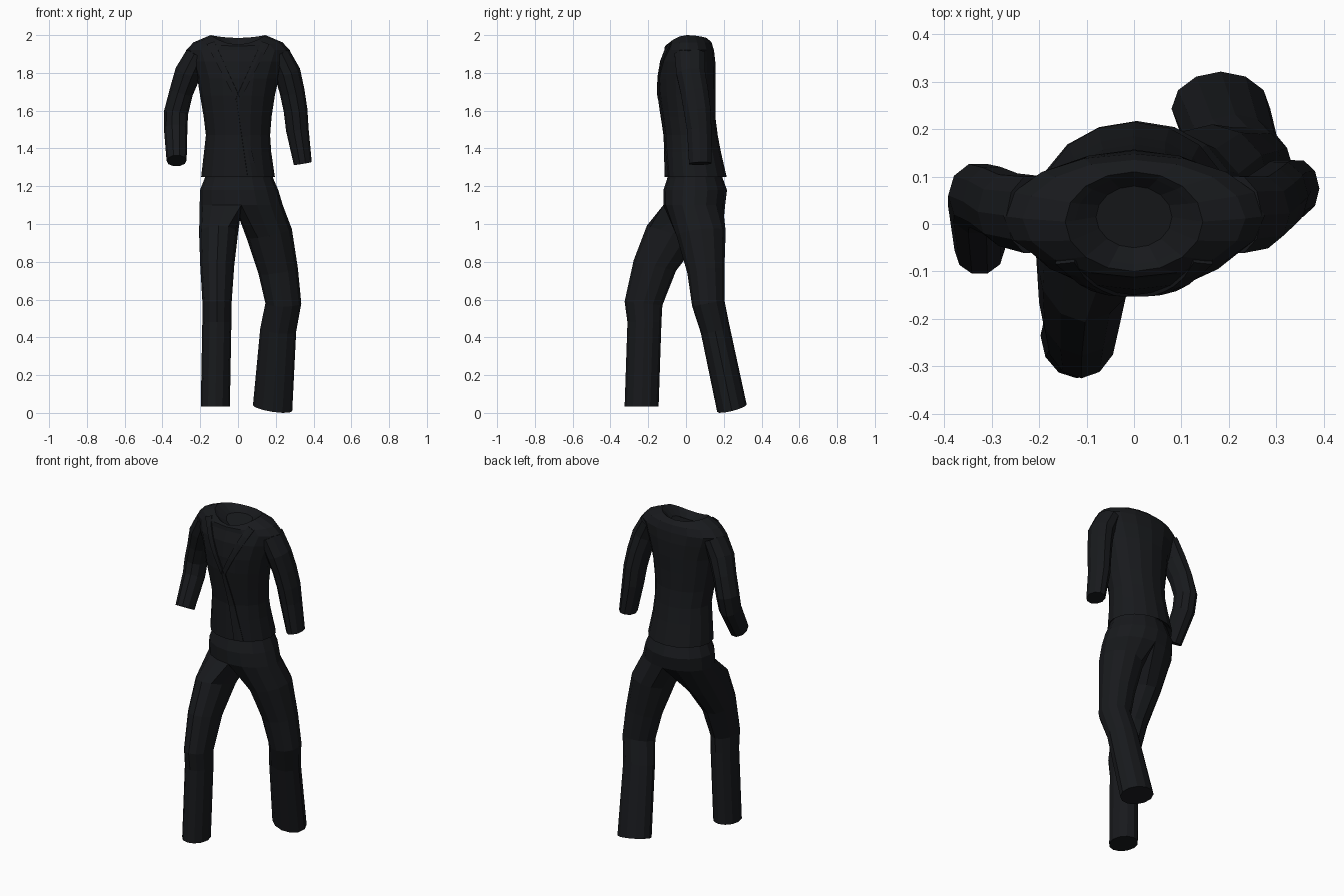
import bpy, bmesh, math
from mathutils import Vector
from mathutils.bvhtree import BVHTree

if "Cube" in bpy.data.objects:
    bpy.data.objects.remove(bpy.data.objects["Cube"])


def material(name, c):
    m = bpy.data.materials.new(name)
    m.diffuse_color = (*c, 1)
    m.use_nodes = True
    m.node_tree.nodes["Principled BSDF"].inputs["Base Color"].default_value = m.diffuse_color
    return m


CLOTH = material("black_cloth", (0.009, 0.010, 0.012))


def finish(bm, name):
    bmesh.ops.recalc_face_normals(bm, faces=bm.faces)
    me = bpy.data.meshes.new(name)
    bm.to_mesh(me)
    bm.free()
    me.materials.append(CLOTH)
    ob = bpy.data.objects.new(name, me)
    bpy.context.collection.objects.link(ob)
    return ob


def bridge(bm, a, b):
    n = len(a)
    for i in range(n):
        bm.faces.new((a[i], a[(i + 1) % n], b[(i + 1) % n], b[i]))


def loft(bm, rings, cap_start=False, cap_end=False):
    for a, b in zip(rings, rings[1:]):
        bridge(bm, a, b)
    if cap_start:
        bm.faces.new(rings[0])
    if cap_end:
        bm.faces.new(rings[-1])


def body_ring(bm, z, cx, rx, y0, y1, zfront=0, zback=0, n=16):
    """Horizontal ring starting at the front centre; front and back can be lifted."""
    out = []
    for i in range(n):
        a = -math.pi / 2 + 2 * math.pi * i / n
        s = math.sin(a)
        dz = (zfront if s < 0 else zback) * s * s
        out.append(bm.verts.new((cx + rx * math.cos(a),
                                 (y0 + y1) / 2 + (y1 - y0) / 2 * s, z + dz)))
    return out


# Jacket body: outer shell, collar rim, neck lining and turned-in hem
bm = bmesh.new()
TORSO = [
    (1.275, 0, 0.165, -0.09, 0.18),
    (1.25, 0, 0.195, -0.115, 0.215),
    (1.38, -0.002, 0.178, -0.115, 0.185),
    (1.47, 0, 0.170, -0.115, 0.168),
    (1.57, -0.002, 0.180, -0.128, 0.155),
    (1.68, -0.003, 0.198, -0.145, 0.155),
    (1.77, 0, 0.215, -0.15, 0.157),
    (1.86, 0, 0.250, -0.138, 0.155),
    (1.92, 0, 0.275, -0.115, 0.148),
    (1.962, 0, 0.235, -0.112, 0.135, -0.02, 0.0),
    (2.0, 0, 0.145, -0.10, 0.11, -0.05, -0.015),
    (1.985, 0, 0.125, -0.085, 0.10, -0.05, -0.01),
    (1.95, 0, 0.08, -0.05, 0.08, -0.03, 0.0),
]
loft(bm, [body_ring(bm, *r) for r in TORSO], cap_end=True)
bmesh.ops.recalc_face_normals(bm, faces=bm.faces)
surface = BVHTree.FromBMesh(bm)
finish(bm, "jacket_body")


def patch(name, left, right, lift=0.006, steps=6):
    """Thin cloth strip between two front-view lines, laid on the jacket."""
    bm = bmesh.new()
    rows = []
    for k in range(steps + 1):
        t = k / steps
        row = []
        for u in (0, 0.5, 1):
            a = Vector(left[0]).lerp(Vector(left[1]), t)
            b = Vector(right[0]).lerp(Vector(right[1]), t)
            p = a.lerp(b, u)
            hit = surface.ray_cast(Vector((p.x, -1, p.y)), Vector((0, 1, 0)))[0]
            y = hit.y if hit else -0.1
            row.append(bm.verts.new((p.x, y - lift, p.y)))
        rows.append(row)
    for r, s in zip(rows, rows[1:]):
        for i in range(2):
            bm.faces.new((r[i], r[i + 1], s[i + 1], s[i]))
    ob = finish(bm, name)
    mod = ob.modifiers.new("thickness", 'SOLIDIFY')
    mod.thickness = 0.008
    mod.offset = 0


# Lapels along the V neck, and the overlapping front edge
for side, s in (("left", -1), ("right", 1)):
    patch(side + "_lapel", ((0, 1.69), (s * 0.125, 1.965)),
          ((s * 0.012, 1.66), (s * 0.165, 1.95)), lift=0.004)
patch("front_overlap", ((-0.01, 1.67), (0.05, 1.255)),
      ((0.012, 1.67), (0.10, 1.255)), lift=0.003)


def sleeve(name, path, n=10):
    """Path entries: x, y, z, half width, half depth."""
    bm = bmesh.new()
    pts = [Vector(p[:3]) for p in path]
    rings = []
    for k, p in enumerate(path):
        d = (pts[min(k + 1, len(pts) - 1)] - pts[max(k - 1, 0)]).normalized()
        v = d.cross(Vector((1, 0, 0))).normalized()
        u = v.cross(d).normalized()
        rings.append([bm.verts.new(pts[k] + u * p[3] * math.cos(2 * math.pi * i / n)
                                   + v * p[4] * math.sin(2 * math.pi * i / n))
                      for i in range(n)])
    loft(bm, rings, True, True)
    finish(bm, name)


# Sleeves: the left arm swings forward, the right hangs back
sleeve("left_sleeve", [
    (-0.215, 0.02, 1.90, 0.060, 0.085), (-0.265, 0.03, 1.80, 0.070, 0.080),
    (-0.300, 0.05, 1.70, 0.063, 0.074), (-0.328, 0.06, 1.59, 0.064, 0.070),
    (-0.330, 0.04, 1.50, 0.062, 0.068), (-0.325, -0.055, 1.335, 0.053, 0.060)])
sleeve("right_sleeve", [
    (0.215, 0.02, 1.90, 0.060, 0.085), (0.262, 0.025, 1.80, 0.070, 0.080),
    (0.287, 0.045, 1.70, 0.066, 0.077), (0.305, 0.060, 1.60, 0.063, 0.075),
    (0.314, 0.070, 1.50, 0.060, 0.068), (0.343, 0.075, 1.32, 0.048, 0.062)])

# Trousers: hips split at the crotch into two lofted legs
bm = bmesh.new()
hips = [body_ring(bm, *r) for r in (
    (1.27, 0.005, 0.172, -0.095, 0.185),
    (1.24, 0.005, 0.182, -0.10, 0.195),
    (1.18, 0.006, 0.207, -0.12, 0.217),
    (1.10, 0.017, 0.220, -0.12, 0.207))]
loft(bm, hips, cap_start=True)
crotch = [bm.verts.new(p) for p in
          ((0.01, 0.12, 1.04), (0.01, 0.03, 1.02), (0.01, -0.05, 1.035))]

# Leg rings: centre x, y, z, half width, half depth, slope in x, slope in y
LEGS = {
    1: [(0.165, 0.080, 0.95, 0.120, 0.130, 0.2, 0.1),
        (0.213, 0.105, 0.75, 0.104, 0.098, 0.15, 0.1),
        (0.240, 0.118, 0.58, 0.095, 0.085, 0.0, 0.2),
        (0.213, 0.155, 0.44, 0.095, 0.076, -0.1, 0.25),
        (0.183, 0.243, 0.025, 0.104, 0.078, -0.15, 0.25)],
    -1: [(-0.103, -0.070, 0.95, 0.103, 0.137, 0, -0.3),
         (-0.110, -0.165, 0.78, 0.090, 0.112, 0, -0.25),
         (-0.111, -0.225, 0.58, 0.077, 0.100, 0, -0.1),
         (-0.112, -0.220, 0.48, 0.077, 0.090, 0, 0),
         (-0.120, -0.235, 0.035, 0.077, 0.090, 0, 0)]}
for s, specs in LEGS.items():
    rings = [[hips[-1][(s * i) % 16] for i in range(9)] + crotch]
    for cx, cy, cz, rx, ry, tx, ty in specs:
        ring = []
        for i in range(12):
            a = (i - 4) * math.pi / 6
            dx, dy = s * rx * math.cos(a), ry * math.sin(a)
            ring.append(bm.verts.new((cx + dx, cy + dy, cz + tx * dx + ty * dy)))
        rings.append(ring)
    loft(bm, rings, cap_end=True)
finish(bm, "trousers")
